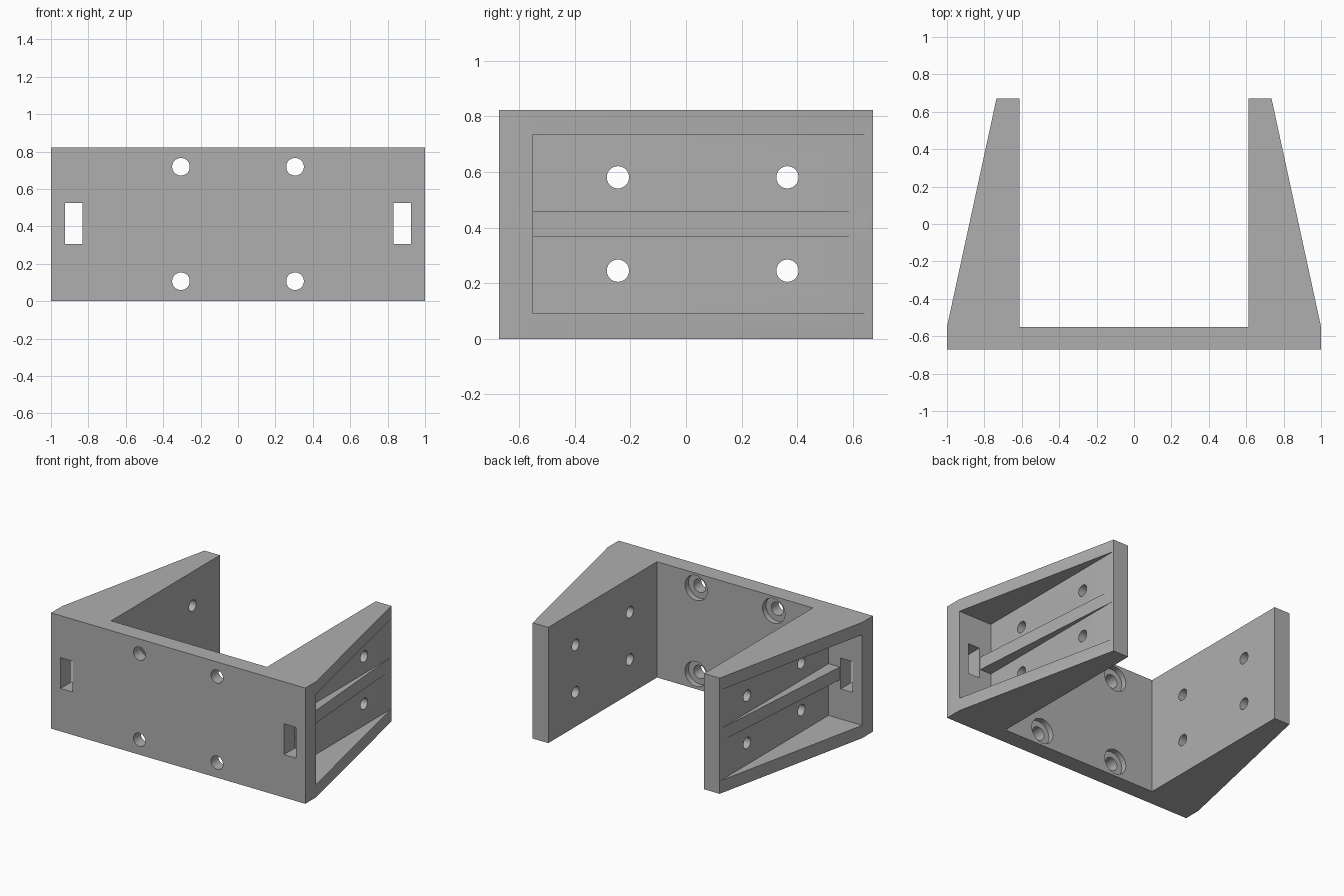
import bpy, bmesh, math
from mathutils import Matrix, Vector

cube = bpy.data.objects.get("Cube")
if cube:
    bpy.data.objects.remove(cube, do_unlink=True)

H, BACK, FRONT = 0.823, 0.672, -0.672   # height and depth limits
PLATE = -0.55                           # inner face of the front plate
WALL, FLOOR = 0.613, 0.736              # inner arm face, pocket floor

grey = bpy.data.materials.new("plain_grey")
grey.use_nodes = True
colour = (0.43, 0.43, 0.43, 1)
grey.diffuse_color = colour
grey.node_tree.nodes["Principled BSDF"].inputs["Base Color"].default_value = colour


def make_object(name, bm):
    bmesh.ops.recalc_face_normals(bm, faces=bm.faces)
    mesh = bpy.data.meshes.new(name)
    bm.to_mesh(mesh)
    bm.free()
    mesh.materials.append(grey)
    obj = bpy.data.objects.new(name, mesh)
    bpy.context.collection.objects.link(obj)
    return obj


def prism(name, outline, z0, z1):
    """Extrude an outline in the ground plane from z0 to z1."""
    bm = bmesh.new()
    face = bm.faces.new([bm.verts.new((x, y, z0)) for x, y in outline])
    top = bmesh.ops.extrude_face_region(bm, geom=[face])["geom"]
    bmesh.ops.translate(bm, vec=(0, 0, z1 - z0),
                        verts=[v for v in top if isinstance(v, bmesh.types.BMVert)])
    return make_object(name, bm)


def box(name, x0, x1, y0, y1, z0, z1):
    return prism(name, [(x0, y0), (x1, y0), (x1, y1), (x0, y1)], z0, z1)


def rod(name, centre, radius, length, axis):
    bm = bmesh.new()
    turn = Vector((0, 0, 1)).rotation_difference(Vector(axis)).to_matrix().to_4x4()
    bmesh.ops.create_cone(bm, cap_ends=True, segments=40, radius1=radius,
                          radius2=radius, depth=length,
                          matrix=Matrix.Translation(centre) @ turn)
    return make_object(name, bm)


def cut(body, cutter):
    cutter.hide_render = True
    mod = body.modifiers.new("cut", "BOOLEAN")
    mod.operation, mod.solver, mod.object = "DIFFERENCE", "EXACT", cutter
    bpy.context.view_layer.objects.active = body
    bpy.ops.object.modifier_apply(modifier=mod.name)
    bpy.data.objects.remove(cutter, do_unlink=True)


# U-shaped body with tapering arms
half = [(1, FRONT), (1, PLATE), (0.735, BACK), (WALL, BACK), (WALL, PLATE)]
body = prism("bracket_body", half + [(-x, y) for x, y in reversed(half)], 0, H)

for side in (1, -1):
    # Pocket in the outer face of the arm
    cut(body, box("pocket", side * FLOOR, side * 1.2, PLATE, 0.8, 0.091, 0.735))
    # Slot through the front plate
    cut(body, box("slot", side * 0.832, side * 0.925, -0.8, -0.4, 0.305, 0.524))
    # Arm bolt holes
    for y in (-0.245, 0.365):
        for z in (0.245, 0.581):
            cut(body, rod("arm_hole", (side * 0.7, y, z), 0.04, 0.4, (1, 0, 0)))
    # Front plate bolt holes, recessed on the inside
    for z in (0.107, 0.719):
        x = side * 0.305
        cut(body, rod("plate_hole", (x, -0.6, z), 0.047, 0.4, (0, 1, 0)))
        cut(body, rod("bolt_recess", (x, PLATE, z), 0.088, 0.08, (0, 1, 0)))

    # Tapering rib along the middle of the pocket
    rib = [(0.7, PLATE - 0.01), (0.825, PLATE - 0.01), (0.825, PLATE),
           (FLOOR, 0.66), (0.7, 0.66)]
    prism("left_rib" if side > 0 else "right_rib",
          [(side * x, y) for x, y in rib], 0.368, 0.459)

# Smooth the bores, keep the edges sharp
bpy.ops.object.select_all(action="DESELECT")
body.select_set(True)
bpy.context.view_layer.objects.active = body
bpy.ops.object.shade_smooth_by_angle(angle=math.radians(30))
